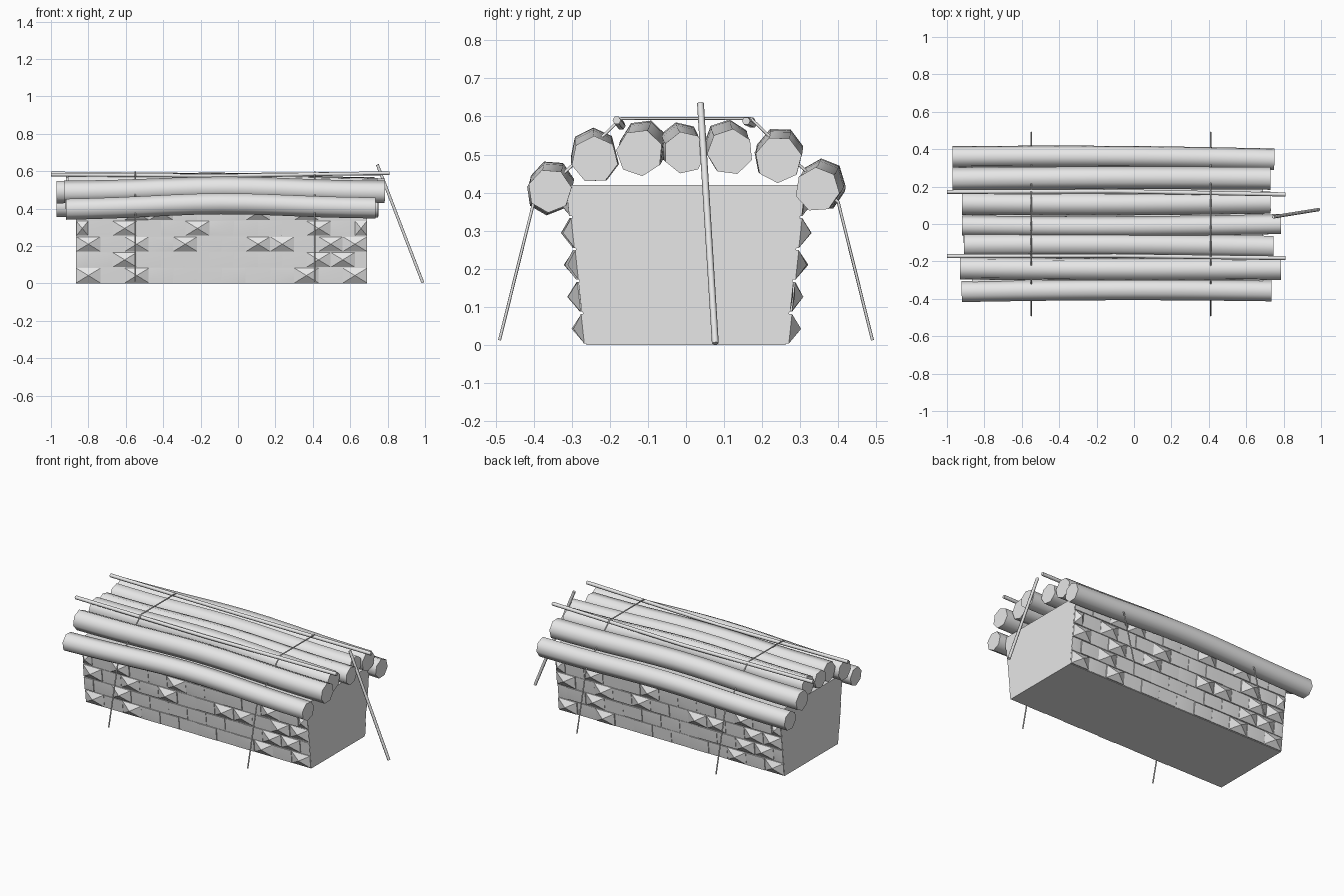
import bpy, bmesh, math, random
from mathutils import Vector

if "Cube" in bpy.data.objects:
    bpy.data.objects.remove(bpy.data.objects["Cube"])

random.seed(4)
grey = bpy.data.materials.new("light grey")
grey.diffuse_color = (0.8, 0.8, 0.8, 1)
grey.use_nodes = True
grey.node_tree.nodes["Principled BSDF"].inputs["Base Color"].default_value = grey.diffuse_color


def finish(name, bm, angle):
    """Turn a bmesh into a named object, smooth below the given angle."""
    bmesh.ops.recalc_face_normals(bm, faces=bm.faces)
    me = bpy.data.meshes.new(name)
    bm.to_mesh(me)
    bm.free()
    me.materials.append(grey)
    for p in me.polygons:
        p.use_smooth = True
    me.set_sharp_from_angle(angle=math.radians(angle))
    ob = bpy.data.objects.new(name, me)
    bpy.context.collection.objects.link(ob)
    return ob


def tube(name, points, radius, sides, phase=0.0):
    """Capped tube along a list of points."""
    pts = [Vector(p) for p in points]
    bm = bmesh.new()
    rings = []
    for i, p in enumerate(pts):
        d = (pts[min(i + 1, len(pts) - 1)] - pts[max(i - 1, 0)]).normalized()
        ref = Vector((0, 0, 1)) if abs(d.x) > 0.7 else Vector((1, 0, 0))
        u = d.cross(ref).normalized()
        v = u.cross(d)
        rings.append([bm.verts.new(p + radius * (u * math.cos(a) + v * math.sin(a)))
                      for a in (phase + k * math.tau / sides for k in range(sides))])
    for a, b in zip(rings, rings[1:]):
        for k in range(sides):
            n = (k + 1) % sides
            bm.faces.new((a[k], a[n], b[n], b[k]))
    bm.faces.new(rings[0])
    bm.faces.new(rings[-1])
    return finish(name, bm, 62)


# Earth core, slightly wider at the top
X0, X1, TOP = -0.865, 0.69, 0.42
YB, YT = 0.262, 0.308
bm = bmesh.new()
ends = [[bm.verts.new((x, y, z)) for y, z in
         ((-YB, 0), (YB, 0), (YT, TOP), (-YT, TOP))] for x in (X0, X1)]
for k in range(4):
    n = (k + 1) % 4
    bm.faces.new((ends[0][k], ends[0][n], ends[1][n], ends[1][k]))
bm.faces.new(ends[0])
bm.faces.new(ends[1])
finish("core", bm, 30)

# Stone facing: running bond courses, some stones strongly pointed
BW, BH = (X1 - X0) / 12, TOP / 5
pointed = [{0, 2, 9, 11}, {2, 10, 11}, {0, 2, 4, 7, 8, 10, 11},
           {0, 2, 5, 10, 12}, {2, 3, 7, 9}]


def stone_wall(name, turn):
    bm = bmesh.new()
    cx = (X0 + X1) / 2

    def vert(x, z, out):
        y = -(YB + (YT - YB) * z / TOP) - out
        return bm.verts.new((2 * cx - x, -y, z) if turn else (x, y, z))

    for row in range(5):
        z0, z1 = row * BH + 0.003, (row + 1) * BH - 0.003
        edges = [X0 + BW * k for k in range(13)]
        if row % 2:
            edges = [X0] + [e + BW / 2 for e in edges[:-1]] + [X1]
        for k, (a, b) in enumerate(zip(edges, edges[1:])):
            a, b = a + 0.001, b - 0.001
            mx, mz = (a + b) / 2, (z0 + z1) / 2
            sharp = k in pointed[row]
            rim = random.uniform(0.002, 0.008)
            peak = rim + (random.uniform(0.024, 0.03) if sharp
                          else random.uniform(0.0, 0.005))
            if not sharp:
                mx += random.uniform(-0.3, 0.3) * (b - a)
            corners = ((a, z0), (b, z0), (b, z1), (a, z1))
            back = [vert(x, z, -0.004) for x, z in corners]
            front = [vert(x, z, rim) for x, z in corners]
            tip = vert(mx, mz, peak)
            for i in range(4):
                j = (i + 1) % 4
                bm.faces.new((back[i], back[j], front[j], front[i]))
                bm.faces.new((front[i], front[j], tip))
    finish(name, bm, 20)


stone_wall("front_stones", False)
stone_wall("back_stones", True)

# Roof logs: x start, x end, (y, z) left, (y, z) right, radius, sway in y, rise in z
logs = [
    (-0.92, 0.735, (-0.362, 0.398), (-0.358, 0.405), 0.058, 0.008, 0.022),
    (-0.93, 0.785, (-0.237, 0.487), (-0.240, 0.487), 0.062, -0.004, 0.018),
    (-0.91, 0.745, (-0.112, 0.520), (-0.122, 0.505), 0.062, 0.006, 0.014),
    (-0.92, 0.785, (-0.010, 0.515), (-0.003, 0.505), 0.056, -0.008, 0.016),
    (-0.92, 0.730, (0.110, 0.520), (0.116, 0.507), 0.061, -0.006, 0.014),
    (-0.97, 0.730, (0.240, 0.490), (0.243, 0.487), 0.062, 0.005, 0.018),
    (-0.97, 0.750, (0.358, 0.410), (0.345, 0.408), 0.059, 0.008, 0.018),
]
for n, (xa, xb, (ya, za), (yb, zb), r, sway, rise) in enumerate(logs):
    path = []
    for i in range(13):
        t = i / 12
        s, w = math.sin(math.pi * t), math.sin(math.tau * 1.5 * t)
        path.append((xa + (xb - xa) * t,
                     ya + (yb - ya) * t + sway * s,
                     za + (zb - za) * t + rise * s - 0.004 * w))
    tube(f"roof_log_{n + 1}", path, r, 7, 0.3 + 0.35 * n)

# Two long poles holding the logs down
tube("front_pole", [(-1.0, -0.172, 0.582), (-0.1, -0.170, 0.575), (0.81, -0.182, 0.590)], 0.011, 6)
tube("back_pole", [(-1.0, 0.172, 0.588), (-0.1, 0.175, 0.580), (0.81, 0.158, 0.588)], 0.011, 6)

# Ropes running over the roof to the ground on both sides
half = [(0.17, 0.595), (0.40, 0.375), (0.49, 0.012)]
profile = [(-y, z) for y, z in reversed(half)] + half
for side, x in (("left", -0.55), ("right", 0.41)):
    tube(f"{side}_rope", [(x, y, z) for y, z in profile], 0.004, 6)

# Loose pole leaning on the right end
tube("leaning_pole", [(0.988, 0.077, 0.004), (0.745, 0.038, 0.635)], 0.009, 6)
